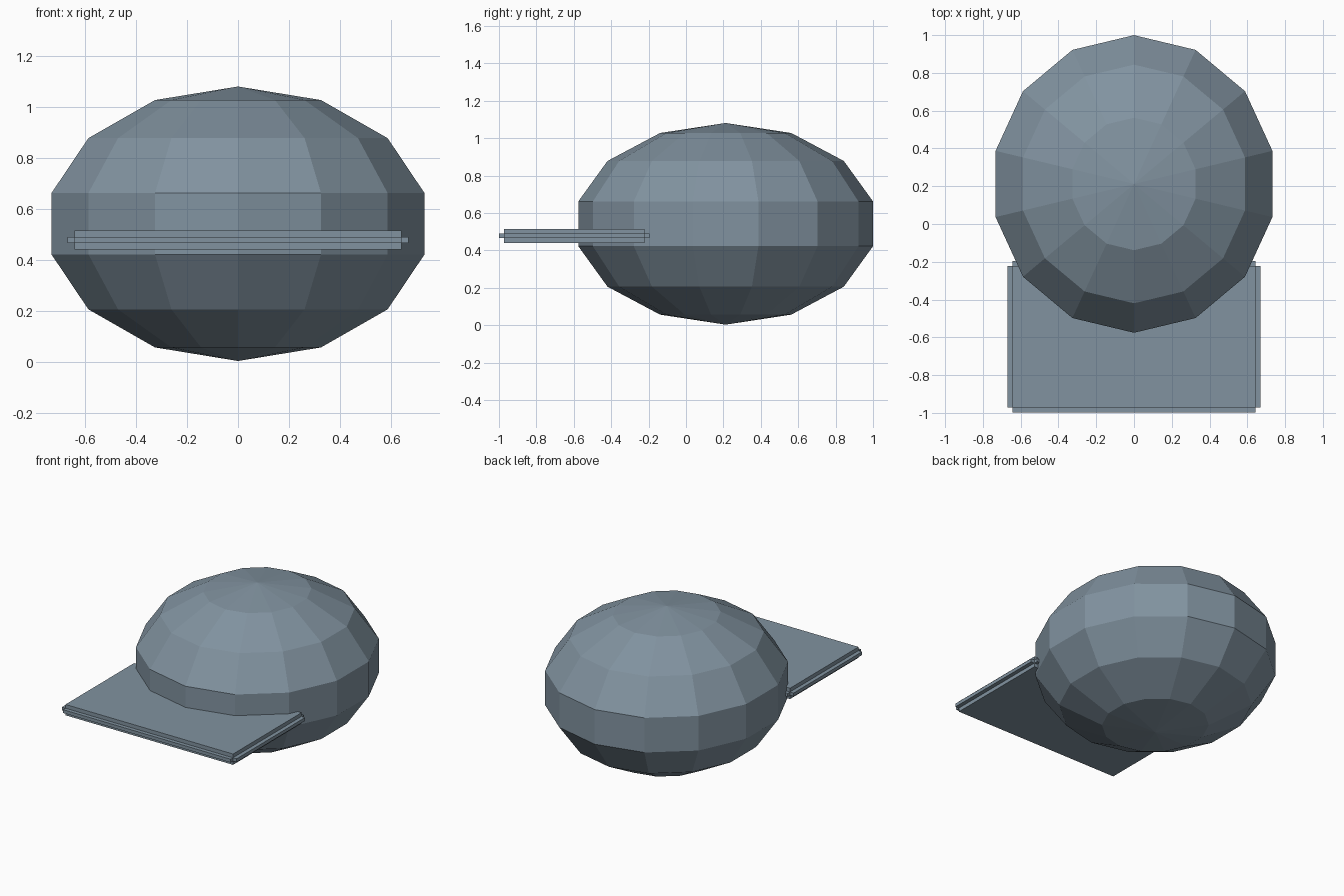
import bpy
import bmesh
from mathutils import Matrix, Vector

cube = bpy.data.objects.get("Cube")
if cube:
    bpy.data.objects.remove(cube, do_unlink=True)

# Single flat colour
COLOUR = (0.22, 0.29, 0.35, 1.0)
mat = bpy.data.materials.new("slate_blue_grey")
mat.use_nodes = True
mat.diffuse_color = COLOUR
bsdf = mat.node_tree.nodes["Principled BSDF"]
bsdf.inputs["Base Color"].default_value = COLOUR
bsdf.inputs["Roughness"].default_value = 0.8


def add_object(name, bm):
    mesh = bpy.data.meshes.new(name)
    bm.to_mesh(mesh)
    bm.free()
    mesh.materials.append(mat)
    obj = bpy.data.objects.new(name, mesh)
    bpy.context.collection.objects.link(obj)
    return obj


def placed(center, size):
    return Matrix.Translation(center) @ Matrix.Diagonal((*size, 1.0))


# Faceted cap crown: low-poly flattened sphere with a vertex on the y axis
bm = bmesh.new()
bmesh.ops.create_uvsphere(bm, u_segments=14, v_segments=7, radius=1.0,
                          matrix=placed(Vector((0, 0.212, 0.542)), (0.771, 0.808, 0.539)))
add_object("crown", bm)

# Flat brim: three crossing slabs, each longest along one axis, giving stepped edges
center = Vector((0, -0.597, 0.478))
core = Vector((1.285, 0.75, 0.023))
step = Vector((0.055, 0.053, 0.052))
bm = bmesh.new()
for axis in range(3):
    size = core.copy()
    size[axis] += step[axis]
    bmesh.ops.create_cube(bm, size=1.0, matrix=placed(center, size))
add_object("brim", bm)
